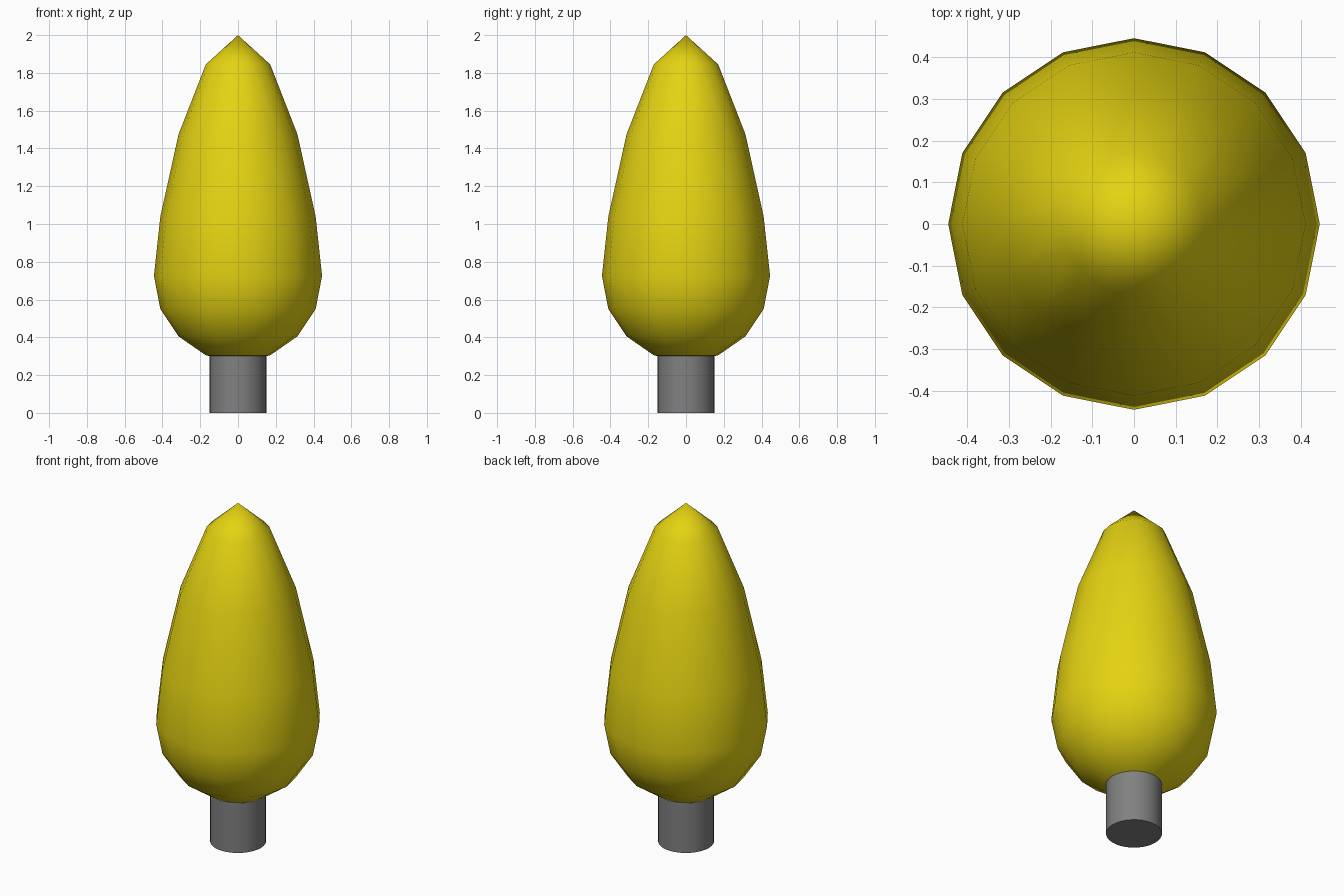
import bpy
import math

cube = bpy.data.objects.get("Cube")
if cube:
    bpy.data.objects.remove(cube, do_unlink=True)


def make_material(name, rgb):
    mat = bpy.data.materials.new(name)
    mat.use_nodes = True
    mat.diffuse_color = (*rgb, 1)
    mat.node_tree.nodes["Principled BSDF"].inputs["Base Color"].default_value = (*rgb, 1)
    return mat


# Tapered crown: a sphere whose rings are moved to a drop-shaped profile
RADIUS = 0.445
RING_HEIGHTS = [0.27, 0.305, 0.405, 0.55, 0.725, 1.04, 1.475, 1.845, 2.0]

bpy.ops.mesh.primitive_uv_sphere_add(segments=16, ring_count=8, radius=1)
crown = bpy.context.object
crown.name = "crown"
for v in crown.data.vertices:
    ring = round((math.asin(max(-1, min(1, v.co.z))) / math.pi + 0.5) * 8)
    v.co = (v.co.x * RADIUS, v.co.y * RADIUS, RING_HEIGHTS[ring])
crown.data.materials.append(make_material("yellow", (0.78, 0.65, 0.006)))
bpy.ops.object.shade_smooth()

# Trunk: a plain cylinder that ends inside the crown
bpy.ops.mesh.primitive_cylinder_add(vertices=32, radius=0.15, depth=0.32, location=(0, 0, 0.16))
trunk = bpy.context.object
trunk.name = "trunk"
trunk.data.materials.append(make_material("grey", (0.22, 0.22, 0.22)))
bpy.ops.object.shade_smooth_by_angle(angle=math.radians(30))
